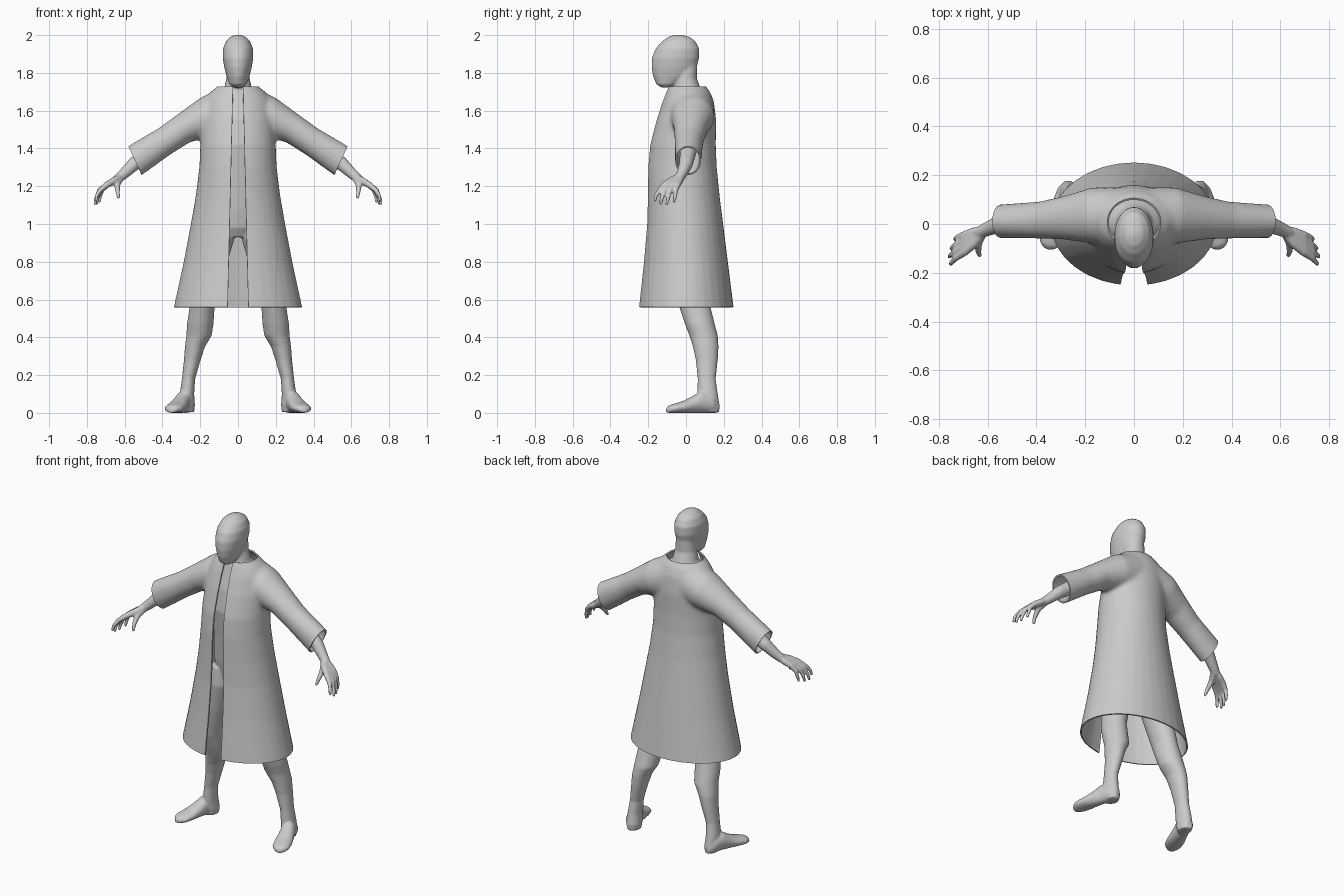
import bpy, bmesh, math
from mathutils import Vector

if "Cube" in bpy.data.objects:
    bpy.data.objects.remove(bpy.data.objects["Cube"])

GREY = bpy.data.materials.new("light_grey")
GREY.diffuse_color = (0.6, 0.6, 0.6, 1)
GREY.use_nodes = True
GREY.node_tree.nodes["Principled BSDF"].inputs["Base Color"].default_value = GREY.diffuse_color
SEG = 32


def ellipse(c, u, v):
    """Closed ring around c with half axes u and v."""
    return [c + u * math.cos(a) + v * math.sin(a)
            for a in (2 * math.pi * i / SEG for i in range(SEG))]


def loft(bm, rings, mirror=False):
    """Capped skin through the rings, optionally repeated on the other side."""
    for s in ((1, -1) if mirror else (1,)):
        vs = [[bm.verts.new((p.x * s, p.y, p.z)) for p in r] for r in rings]
        faces = [bm.faces.new((a[i], a[(i + 1) % SEG], b[(i + 1) % SEG], b[i]))
                 for a, b in zip(vs, vs[1:]) for i in range(SEG)]
        faces += [bm.faces.new(vs[0]), bm.faces.new(vs[-1])]
        bmesh.ops.recalc_face_normals(bm, faces=faces)


def stack(bm, rows, mirror=False):
    """Level rings: z, x centre, half width, front y, back y."""
    loft(bm, [ellipse(Vector((x, (f + b) / 2, z)), Vector((w, 0, 0)),
                      Vector((0, (b - f) / 2, 0))) for z, x, w, f, b in rows], mirror)


def tube(bm, pts):
    """Mirrored round limb through points x, y, z, radius."""
    p = [Vector(q[:3]) for q in pts]
    rings = []
    for i, q in enumerate(pts):
        d = (p[min(i + 1, len(p) - 1)] - p[max(i - 1, 0)]).normalized()
        u = d.cross(Vector((0, 1, 0))).normalized()
        rings.append(ellipse(p[i], u * q[3], d.cross(u) * q[3]))
    tip = p[-1] + (p[-1] - p[-2]).normalized() * pts[-1][3] * 0.7
    rings.append([tip + (k - p[-1]) * 0.5 for k in rings[-1]])
    loft(bm, rings, True)


def fuse(name, bm, voxel, smooth):
    """Merge overlapping volumes into one smooth skin."""
    me = bpy.data.meshes.new(name)
    bm.to_mesh(me)
    bm.free()
    ob = bpy.data.objects.new(name, me)
    bpy.context.collection.objects.link(ob)
    bpy.context.view_layer.objects.active = ob
    ob.select_set(True)
    m = ob.modifiers.new("fuse", 'REMESH')
    m.mode, m.voxel_size = 'VOXEL', voxel
    m = ob.modifiers.new("soften", 'SMOOTH')
    m.factor, m.iterations = 0.5, smooth
    for n in ("fuse", "soften"):
        bpy.ops.object.modifier_apply(modifier=n)
    ob.data.materials.clear()
    ob.data.materials.append(GREY)
    return ob


def finish(ob, angle):
    bpy.ops.object.select_all(action='DESELECT')
    ob.select_set(True)
    bpy.context.view_layer.objects.active = ob
    bpy.ops.object.shade_smooth_by_angle(angle=math.radians(angle))


# ---------- body ----------
bm = bmesh.new()
# head
stack(bm, [(1.722, 0, .025, -.13, -.07), (1.74, 0, .045, -.157, -.04),
           (1.78, 0, .060, -.174, .03), (1.83, 0, .073, -.182, .056),
           (1.88, 0, .081, -.180, .070), (1.93, 0, .079, -.160, .069),
           (1.97, 0, .062, -.124, .048), (1.992, 0, .038, -.09, .015),
           (2.002, 0, .012, -.055, -.03)])
# neck and torso
stack(bm, [(1.85, 0, .055, -.06, .06), (1.77, 0, .062, -.06, .058),
           (1.71, 0, .075, -.07, .08), (1.66, 0, .13, -.085, .11),
           (1.55, 0, .165, -.12, .125), (1.42, 0, .165, -.14, .12),
           (1.25, 0, .14, -.12, .10), (1.08, 0, .155, -.10, .12),
           (.98, 0, .15, -.08, .13), (.93, 0, .08, -.05, .09)])
# legs
stack(bm, [(1.03, .09, .075, -.08, .12), (.92, .105, .085, -.09, .12),
           (.75, .15, .08, -.07, .115), (.56, .19, .066, -.035, .13),
           (.47, .20, .070, -.005, .152), (.41, .206, .067, .018, .168),
           (.35, .228, .053, .037, .172), (.28, .242, .044, .052, .168),
           (.18, .262, .035, .062, .157), (.10, .270, .038, .06, .168),
           (.04, .268, .040, .07, .178), (.004, .268, .036, .08, .172)], True)
# feet: rings from heel to toe (distance, half width, top height)
heel, aim = Vector((.262, .172, 0)), Vector((.32, -.947, 0))
side = Vector((.947, .32, 0))
loft(bm, [ellipse(heel + aim * t + Vector((0, 0, h / 2)), side * w, Vector((0, 0, h / 2)))
          for t, w, h in ((.0, .022, .05), (.04, .040, .10), (.10, .042, .115),
                          (.15, .046, .085), (.20, .052, .062), (.25, .050, .048),
                          (.275, .036, .040), (.29, .015, .025))], True)
# arms
tube(bm, [(.12, .04, 1.59, .07), (.33, .025, 1.46, .052), (.47, .01, 1.375, .043),
          (.55, .0, 1.318, .036), (.60, -.02, 1.27, .029), (.635, -.036, 1.24, .025)])
# fingers, running from the wrist through the palm
for ky, tx, ty, tz in ((-.115, .752, -.165, 1.122), (-.092, .757, -.135, 1.105),
                       (-.068, .749, -.102, 1.104), (-.046, .734, -.064, 1.116)):
    tube(bm, [(.615, -.03, 1.255, .018), (.655, ky * .7, 1.23, .019),
              (.695, ky, 1.207, .017), ((.71 + tx) / 2, (ky + ty) / 2, 1.178, .013),
              (tx - .004, ty + .006, tz + .028, .010), (tx, ty, tz, .008)])
# thumb
tube(bm, [(.62, -.035, 1.245, .019), (.64, -.08, 1.21, .017),
          (.637, -.115, 1.17, .012), (.632, -.13, 1.14, .009)])
finish(fuse("body", bm, .006, 4), 60)

# ---------- coat ----------
bm = bmesh.new()
# main garment
stack(bm, [(1.78, 0, .088, -.085, .09), (1.73, 0, .105, -.093, .103),
           (1.70, 0, .145, -.105, .128), (1.65, 0, .175, -.125, .148),
           (1.55, 0, .195, -.158, .160), (1.42, 0, .20, -.192, .158),
           (1.30, 0, .205, -.203, .163), (1.15, 0, .224, -.205, .178),
           (1.0, 0, .25, -.209, .197), (.8, 0, .288, -.226, .222),
           (.56, 0, .34, -.252, .252), (.50, 0, .353, -.258, .26)])
# sleeves: top x, top z, bottom x, bottom z, front y, back y
loft(bm, [ellipse(Vector(((a + c) / 2, (f + k) / 2, (b + d) / 2)),
                  Vector(((a - c) / 2, 0, (b - d) / 2)), Vector((0, (k - f) / 2, 0)))
          for a, b, c, d, f, k in ((.08, 1.725, .03, 1.46, -.09, .15),
                                   (.20, 1.668, .14, 1.46, -.08, .15),
                                   (.32, 1.580, .25, 1.435, -.064, .115),
                                   (.42, 1.508, .35, 1.373, -.06, .092),
                                   (.583, 1.412, .512, 1.256, -.058, .08),
                                   (.65, 1.372, .58, 1.215, -.056, .078))], True)
coat = fuse("coat", bm, .011, 9)

# trim hem, collar and cuffs, then open the front
bm = bmesh.new()
bm.from_mesh(coat.data)


def split(co, no, zmin=-1):
    faces = [f for f in bm.faces if f.calc_center_median().z > zmin]
    geom = set(faces) | {e for f in faces for e in f.edges} | {v for f in faces for v in f.verts}
    bmesh.ops.bisect_plane(bm, geom=list(geom), dist=1e-5, plane_co=co, plane_no=no)


def drop(rule):
    bad = [f for f in bm.faces if rule(f.calc_center_median())]
    bmesh.ops.delete(bm, geom=bad, context='FACES')


def opening(z):
    return .055 - (z - .56) * .028 / 1.16


split((0, 0, .56), (0, 0, 1))
split((0, 0, 1.728), (0, 0, 1))
drop(lambda c: c.z < .56 or c.z > 1.728)
for s in (1, -1):
    cuff, out = Vector((s * .58, 0, 1.41)), Vector((s * .906, 0, -.423))
    split(cuff, out, 1.15)
    drop(lambda c: c.z > 1.15 and (c - cuff).dot(out) > 0)
    split((s * .055, 0, .56), Vector((s * 1.16, 0, .028)).normalized())
drop(lambda c: c.y < 0 and abs(c.x) < opening(c.z))
bm.to_mesh(coat.data)
bm.free()
# cloth thickness
bpy.context.view_layer.objects.active = coat
m = coat.modifiers.new("cloth", 'SOLIDIFY')
m.thickness, m.offset = .008, -1
bpy.ops.object.modifier_apply(modifier="cloth")
finish(coat, 40)
